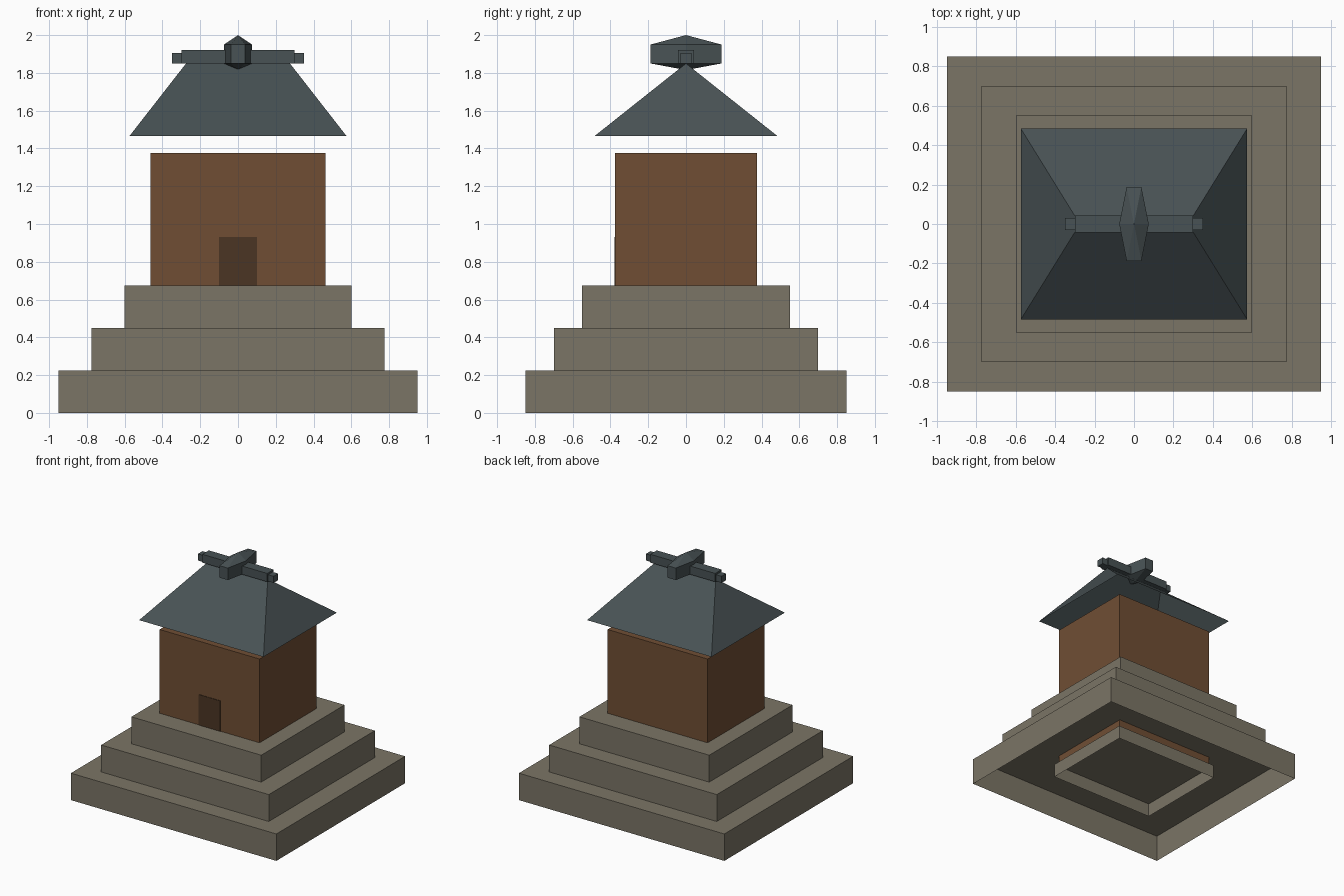
import bpy, bmesh

if "Cube" in bpy.data.objects:
    bpy.data.objects.remove(bpy.data.objects["Cube"])


def material(name, rgb):
    m = bpy.data.materials.new(name)
    m.diffuse_color = (*rgb, 1)
    m.use_nodes = True
    m.node_tree.nodes["Principled BSDF"].inputs["Base Color"].default_value = m.diffuse_color
    return m


STONE = material("stone", (0.198, 0.178, 0.133))
WOOD = material("brown_wood", (0.162, 0.076, 0.034))
DOOR = material("dark_wood", (0.070, 0.036, 0.017))
SLATE = material("slate", (0.065, 0.084, 0.089))


def finish(name, bm, mat):
    bmesh.ops.recalc_face_normals(bm, faces=bm.faces)
    mesh = bpy.data.meshes.new(name)
    bm.to_mesh(mesh)
    bm.free()
    mesh.materials.append(mat)
    ob = bpy.data.objects.new(name, mesh)
    bpy.context.collection.objects.link(ob)
    return ob


def box(name, hx, hy, z0, z1, mat, y=0, open_bottom=False):
    """Box by half sizes and height range, optionally without its bottom."""
    bm = bmesh.new()
    bmesh.ops.create_cube(bm, size=2)
    if open_bottom:
        bottom = [f for f in bm.faces if f.normal.z < -0.5]
        bmesh.ops.delete(bm, geom=bottom, context='FACES_ONLY')
    for v in bm.verts:
        v.co = (v.co.x * hx, v.co.y * hy + y, z1 if v.co.z > 0 else z0)
    return finish(name, bm, mat)


# stepped base, hollow from below
for i in range(3):
    box(f"base_step_{i + 1}", 0.95 - 0.175 * i, 0.85 - 0.15 * i,
        0.225 * i, 0.225 * (i + 1), STONE, open_bottom=True)

# hidden footing under the walls
box("footing", 0.4875, 0.40, 0.037, 0.15, STONE, open_bottom=True)

# walls and door plate
box("walls", 0.4625, 0.375, 0.15, 1.375, WOOD, open_bottom=True)
box("door", 0.10, 0.003, 0.675, 0.93, DOOR, y=-0.376)

# hip roof, open underneath
bm = bmesh.new()
eave = [bm.verts.new((x, y, 1.465)) for x, y in
        ((-0.575, -0.485), (0.575, -0.485), (0.575, 0.485), (-0.575, 0.485))]
left, right = [bm.verts.new((x, 0, 1.85)) for x in (-0.275, 0.275)]
for face in ((eave[0], eave[1], right, left), (eave[1], eave[2], right),
             (eave[2], eave[3], left, right), (eave[3], eave[0], left)):
    bm.faces.new(face)
finish("roof", bm, SLATE)

# ridge beams
box("ridge_beam", 0.30, 0.0425, 1.85, 1.92, SLATE)
box("ridge_pole", 0.35, 0.03, 1.85, 1.905, SLATE)

# tapered cross log on the ridge
bm = bmesh.new()
for z in (1.85, 1.95):
    for x in (-1, 1):
        bm.verts.new((x * 0.075, 0, z))
        for y in (-0.1875, 0.1875):
            bm.verts.new((x * 0.0375, y, z))
for z in (1.815, 2.0):
    bm.verts.new((0, 0, z))
bmesh.ops.convex_hull(bm, input=bm.verts)
finish("cross_log", bm, SLATE)
